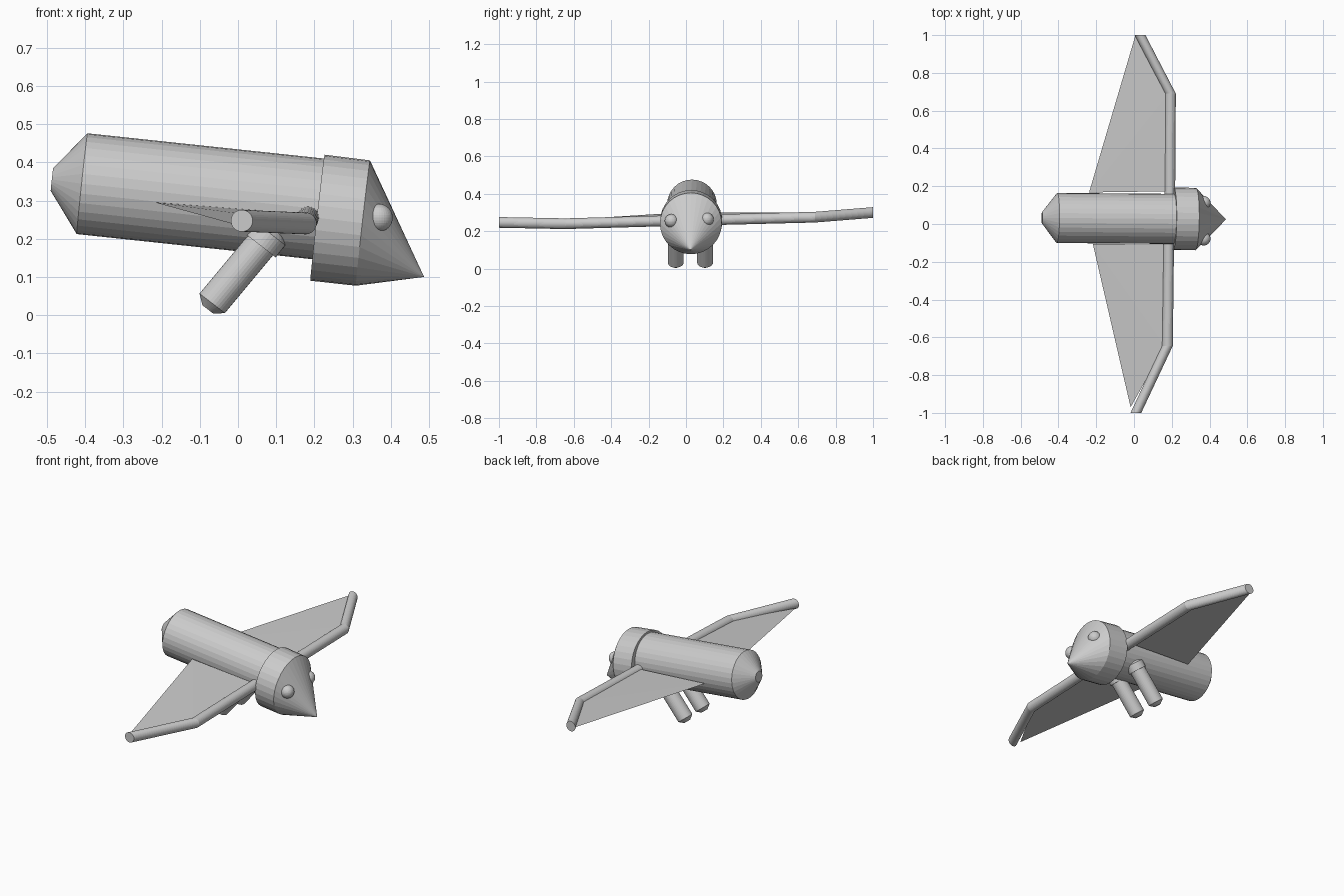
import bpy, bmesh, math
from mathutils import Vector

if "Cube" in bpy.data.objects:
    bpy.data.objects.remove(bpy.data.objects["Cube"])

grey = bpy.data.materials.new("plain grey")
grey.diffuse_color = (0.6, 0.6, 0.6, 1)
grey.use_nodes = True
grey.node_tree.nodes["Principled BSDF"].inputs["Base Color"].default_value = grey.diffuse_color


def finish(name, bm, recalc=True):
    if recalc:
        bmesh.ops.recalc_face_normals(bm, faces=bm.faces[:])
    me = bpy.data.meshes.new(name)
    bm.to_mesh(me)
    bm.free()
    me.materials.append(grey)
    ob = bpy.data.objects.new(name, me)
    bpy.context.collection.objects.link(ob)
    return ob


def loft(name, axis, rings, sides=32):
    """Skin parallel circles (centre, radius) that all face along axis; radius 0 is a point."""
    bm = bmesh.new()
    q = Vector(axis).to_track_quat('Z', 'Y')
    loops = []
    for c, r in rings:
        n = sides if r else 1
        loops.append([bm.verts.new(Vector(c) + q @ Vector((r * math.cos(a), r * math.sin(a), 0)))
                      for a in (2 * math.pi * i / sides for i in range(n))])
    for a, b in zip(loops, loops[1:]):
        for i in range(sides):
            j = (i + 1) % sides
            if len(b) == 1:
                bm.faces.new((a[i], a[j], b[0]))
            else:
                bm.faces.new((a[i], a[j], b[j], b[i]))
    for end in (loops[0], loops[-1]):
        if len(end) > 2:
            bm.faces.new(end)
    return finish(name, bm)


# Body with tapered tail, tilted nose-down
loft("body", (0.994, -0.011, -0.106), [
    ((-0.487, 0.033, 0.355), 0.03),
    ((-0.408, 0.032, 0.344), 0.1326),
    ((0.211, 0.027, 0.278), 0.1326)])

# Head: short drum and a beak drooping to a point
loft("head", (0.993, -0.011, -0.112), [
    ((0.208, 0.028, 0.255), 0.166),
    ((0.327, 0.026, 0.241), 0.165),
    ((0.487, 0.024, 0.10), 0)])

# Eyes half sunk into the beak
for side, y, z in (("left", 0.112, 0.263), ("right", -0.078, 0.255)):
    bm = bmesh.new()
    bmesh.ops.create_uvsphere(bm, u_segments=32, v_segments=16, radius=0.036)
    bmesh.ops.translate(bm, verts=bm.verts[:], vec=(0.369, y, z))
    finish(side + "_eye", bm)

# Wing arms: root, elbow and tip
arms = {
    "left": [(0.189, 0.10, 0.26), (0.193, 0.69, 0.275), (0.032, 1.0, 0.30)],
    "right": [(0.184, -0.05, 0.257), (0.177, -0.645, 0.24), (0.01, -1.0, 0.247)]}
for side, path in arms.items():
    loft(side + "_wing_arm", (0, 1, 0), [(p, 0.0285) for p in path])

# Wing membranes: thin sheets from the arm back to the body
sheets = {
    "left": [(-0.238, 0.167, 0.30), (0.175, 0.173, 0.275), (0.18, 0.69, 0.285), (0.008, 1.0, 0.30)],
    "right": [(-0.218, -0.105, 0.295), (0.17, -0.11, 0.265), (0.165, -0.645, 0.245), (-0.018, -0.97, 0.24)]}
for side, pts in sheets.items():
    bm = bmesh.new()
    v = [bm.verts.new(p) for p in pts]
    for tri in ((0, 1, 2), (0, 2, 3)):
        f = bm.faces.new([v[i] for i in tri])
        f.normal_update()
        if f.normal.z < 0:
            f.normal_flip()
    finish(side + "_wing_membrane", bm, recalc=False)

# Legs with a cuff at the hip and a blunt tapered foot
for side, y in (("left", 0.102), ("right", -0.055)):
    axis = (0.61, 0, 0.79)
    loft(side + "_leg", axis, [
        ((-0.079, y, 0.015), 0.018),
        ((-0.0675, y, 0.031), 0.042),
        ((0.065, y, 0.19), 0.042)])
    loft(side + "_hip_cuff", axis, [
        ((0.06, y, 0.181), 0.049),
        ((0.085, y, 0.213), 0.049),
        ((0.1, y, 0.23), 0.02)])
